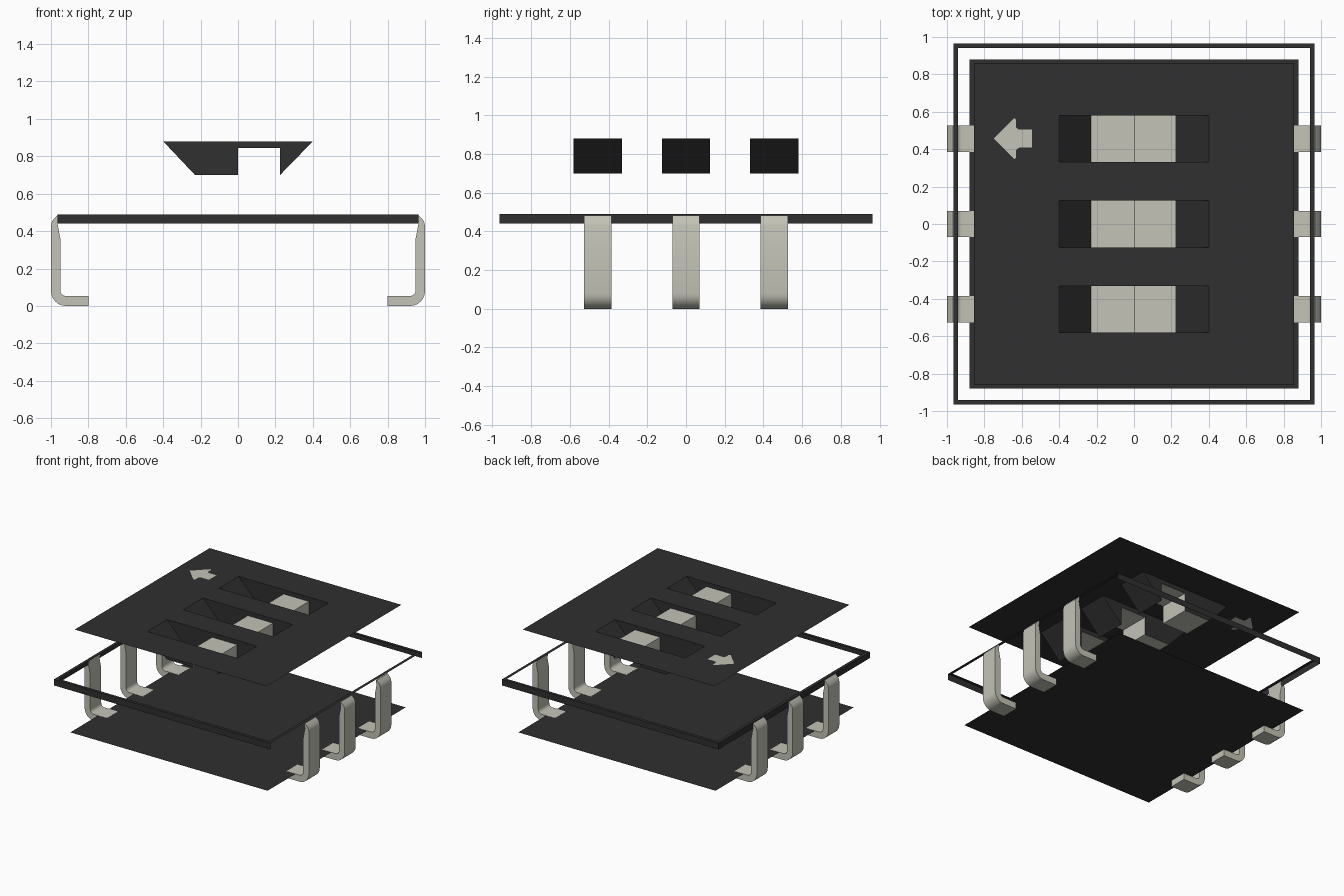
import bpy, bmesh, math
from mathutils import Vector

cube = bpy.data.objects.get("Cube")
if cube:
    bpy.data.objects.remove(cube, do_unlink=True)


def make_material(name, rgb):
    m = bpy.data.materials.new(name)
    m.use_nodes = True
    col = (*rgb, 1.0)
    m.diffuse_color = col
    bsdf = m.node_tree.nodes["Principled BSDF"]
    bsdf.inputs["Base Color"].default_value = col
    bsdf.inputs["Roughness"].default_value = 0.6
    return m


BLACK = make_material("black plastic", (0.029, 0.029, 0.029))
METAL = make_material("pale metal", (0.546, 0.546, 0.474))


def finish(name, bm, mats):
    me = bpy.data.meshes.new(name)
    bm.to_mesh(me)
    bm.free()
    for m in mats:
        me.materials.append(m)
    ob = bpy.data.objects.new(name, me)
    bpy.context.scene.collection.objects.link(ob)
    return ob


def face(bm, pts, mat=0):
    f = bm.faces.new([bm.verts.new(p) for p in pts])
    f.material_index = mat
    return f


def rect(x0, x1, y0, y1):
    return [(x0, y0), (x1, y0), (x1, y1), (x0, y1)]


PITCH = 0.456
ROWS = (-PITCH, 0.0, PITCH)
TOP = 0.88
SLOT_HALF = 0.125

# Arrow outline, mirrored about its own axis
half_arrow = [(-0.64, 0.11), (-0.63, 0.10), (-0.63, 0.06), (-0.615, 0.048), (-0.545, 0.048)]
arrow = [(-0.75, PITCH)] + [(x, PITCH + y) for x, y in half_arrow]
arrow += [(x, PITCH - y) for x, y in reversed(half_arrow)]

# Top plate with openings for the switches and the arrow
bm = bmesh.new()
loops = [rect(-0.855, 0.855, -0.86, 0.86), arrow]
loops += [rect(-0.4, 0.4, c - SLOT_HALF, c + SLOT_HALF) for c in ROWS]
edges = []
for loop in loops:
    vs = [bm.verts.new((x, y, TOP)) for x, y in loop]
    edges += [bm.edges.new((vs[i], vs[(i + 1) % len(vs)])) for i in range(len(vs))]
bmesh.ops.triangle_fill(bm, use_beauty=True, use_dissolve=False, edges=edges, normal=(0, 0, 1))
for f in bm.faces:
    f.normal_update()
    if f.normal.z < 0:
        f.normal_flip()
finish("top_plate", bm, [BLACK])

bm = bmesh.new()
face(bm, [(x, y, TOP) for x, y in reversed(arrow)])
finish("direction_arrow", bm, [METAL])

# Switch recess: sloped ends, floor and raised slider follow one profile
profile = [(-0.4, TOP), (-0.23, 0.70), (0.0, 0.70), (0.0, 0.845),
           (0.225, 0.845), (0.225, 0.70), (0.4, TOP)]
for i, c in enumerate(ROWS):
    y0, y1 = c - SLOT_HALF, c + SLOT_HALF
    bm = bmesh.new()
    for k, (a, b) in enumerate(zip(profile, profile[1:])):
        face(bm, [(a[0], y0, a[1]), (b[0], y0, b[1]), (b[0], y1, b[1]), (a[0], y1, a[1])],
             0 if k in (0, 5) else 1)
    face(bm, [(x, y0, z) for x, z in reversed(profile)])
    face(bm, [(x, y1, z) for x, z in profile])
    finish(f"switch_recess_{i + 1}", bm, [BLACK, METAL])

# Bottom plate
bm = bmesh.new()
face(bm, [(x, y, 0.052) for x, y in reversed(rect(-0.88, 0.88, -0.88, 0.88))])
finish("bottom_plate", bm, [BLACK])

# Waist band: narrow ledge all round, upright strip on three sides
bm = bmesh.new()
OUT, INN = 0.965, 0.94
outer = rect(-OUT, OUT, -OUT, OUT)
inner = rect(-INN, INN, -INN, INN)
for i in range(4):
    j = (i + 1) % 4
    face(bm, [(*outer[i], 0.49), (*outer[j], 0.49), (*inner[j], 0.49), (*inner[i], 0.49)])
    if i != 1:
        face(bm, [(*outer[i], 0.44), (*outer[j], 0.44), (*outer[j], 0.49), (*outer[i], 0.49)])
finish("waist_band", bm, [BLACK])


# Bent pins
def arc(cx, cz, r, a0, a1, n=6):
    return [(cx + r * math.cos(math.radians(a0 + (a1 - a0) * k / n)),
             cz + r * math.sin(math.radians(a0 + (a1 - a0) * k / n))) for k in range(n + 1)]


pin = [(0.80, 0.0)] + arc(0.92, 0.08, 0.08, -90, 0)
pin += [(1.0, 0.43), (0.993, 0.455), (0.967, 0.483), (0.96, 0.483), (0.965, 0.44), (0.95, 0.36)]
pin += arc(0.92, 0.083, 0.03, 0, -90) + [(0.80, 0.053)]
for side, label in ((1, "left"), (-1, "right")):
    for i, c in enumerate(ROWS):
        bm = bmesh.new()
        f = face(bm, [(side * x, c - 0.07, z) for x, z in pin])
        res = bmesh.ops.extrude_face_region(bm, geom=[f])
        moved = [v for v in res["geom"] if isinstance(v, bmesh.types.BMVert)]
        bmesh.ops.translate(bm, verts=moved, vec=Vector((0, 0.14, 0)))
        bmesh.ops.recalc_face_normals(bm, faces=bm.faces)
        ob = finish(f"{label}_pin_{i + 1}", bm, [METAL])
        bpy.ops.object.select_all(action="DESELECT")
        ob.select_set(True)
        bpy.context.view_layer.objects.active = ob
        bpy.ops.object.shade_smooth_by_angle(angle=math.radians(35))
